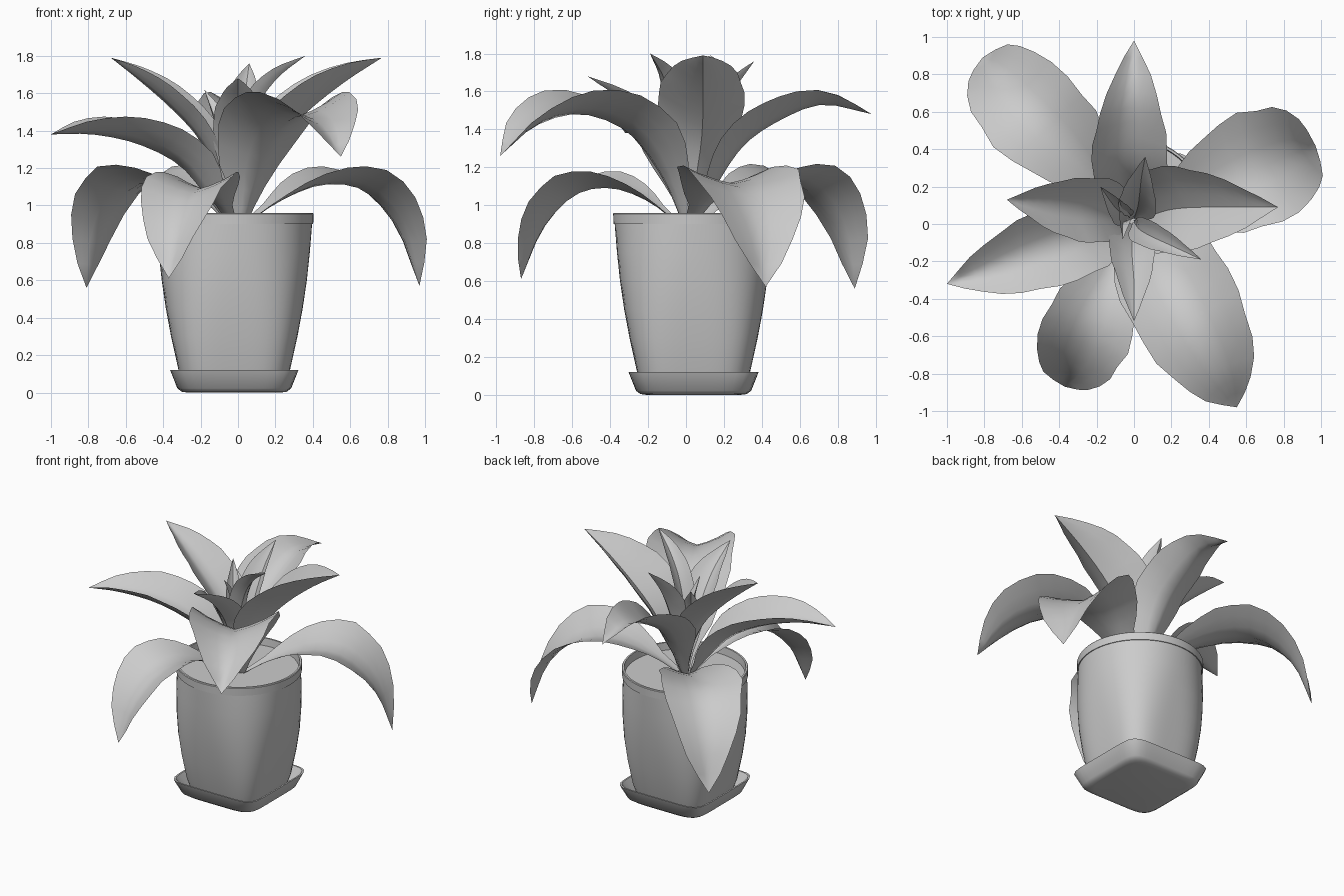
import bpy, bmesh, math
from mathutils import Vector

if "Cube" in bpy.data.objects:
    bpy.data.objects.remove(bpy.data.objects["Cube"])

CX, CY = -0.02, 0.04   # pot axis


def finish(bm, name, angle):
    me = bpy.data.meshes.new(name)
    bm.to_mesh(me)
    bm.free()
    ob = bpy.data.objects.new(name, me)
    bpy.context.collection.objects.link(ob)
    bpy.ops.object.select_all(action='DESELECT')
    ob.select_set(True)
    bpy.context.view_layer.objects.active = ob
    bpy.ops.object.shade_smooth_by_angle(angle=math.radians(angle))
    return ob


def loft(name, rings, segs=64):
    """Stack of superellipse rings (z, half size, squareness), capped at both ends."""
    bm = bmesh.new()
    loops = []
    for z, r, n in rings:
        loop = []
        for i in range(segs):
            a = 2 * math.pi * i / segs
            c, s = math.cos(a), math.sin(a)
            k = r / (abs(c) ** n + abs(s) ** n) ** (1 / n)
            loop.append(bm.verts.new((CX + k * c, CY + k * s, z)))
        loops.append(loop)
    for a, b in zip(loops, loops[1:]):
        for i in range(segs):
            j = (i + 1) % segs
            bm.faces.new((a[i], a[j], b[j], b[i]))
    bm.faces.new(loops[0][::-1])
    bm.faces.new(loops[-1])
    bmesh.ops.recalc_face_normals(bm, faces=bm.faces)
    return finish(bm, name, 40)


def spline(pts, t):
    """Point on a Catmull-Rom curve through pts."""
    p = [2 * pts[0] - pts[1]] + pts + [2 * pts[-1] - pts[-2]]
    f = t * (len(pts) - 1)
    i = min(int(f), len(pts) - 2)
    u = f - i
    a, b, c, d = p[i:i + 4]
    return 0.5 * (2 * b + (c - a) * u + (2 * a - 5 * b + 4 * c - d) * u ** 2
                  + (3 * b - a - 3 * c + d) * u ** 3)


# Blade outlines: (position along midrib, relative width)
LONG = [(0, .10), (.15, .2), (.3, .60), (.45, .92), (.58, 1),
        (.72, .86), (.85, .55), (.94, .26), (1, 0)]
BROAD = [(0, .12), (.12, .30), (.25, .72), (.38, .95), (.52, 1),
         (.68, .88), (.82, .57), (.92, .27), (1, 0)]


def width_at(outline, t):
    for (a, wa), (b, wb) in zip(outline, outline[1:]):
        if t <= b:
            return wa + (wb - wa) * (t - a) / (b - a)
    return 0


def leaf(name, half, fold, path, outline=BROAD, rows=14):
    """Leaf blade folded into a shallow V along a curved midrib."""
    pts = [Vector(p) for p in path]
    head = pts[-1] - pts[0]
    side = Vector((head.y, -head.x, 0)).normalized()
    ang = math.radians(fold)
    bm = bmesh.new()
    grid = []
    for i in range(rows + 1):
        t = i / rows
        p = spline(pts, t)
        tan = (spline(pts, min(t + .02, 1)) - spline(pts, max(t - .02, 0))).normalized()
        up = side.cross(tan).normalized()
        w = half * width_at(outline, t)
        row = []
        for s in (-1, -.67, -.33, 0, .33, .67, 1):
            wave = 1 + .03 * math.sin(i * 2.1 + s * 2) * abs(s)
            lift = math.sin(ang) * (.55 * abs(s) + .45 * s * s)
            row.append(bm.verts.new(p + side * (w * s * wave * math.cos(ang)) + up * (w * lift)))
        grid.append(row)
    for a, b in zip(grid, grid[1:]):
        for j in range(6):
            bm.faces.new((a[j], a[j + 1], b[j + 1], b[j]))
    bmesh.ops.remove_doubles(bm, verts=bm.verts, dist=0.0005)
    return finish(bm, name, 50)


# Saucer: rounded square tray
loft("saucer", [(0, .25, 5), (.004, .28, 6), (.022, .304, 7), (.12, .343, 8),
                (.12, .332, 8), (.03, .285, 7)])

# Pot: rounded square foot changing to a round rim, with a lip
loft("pot", [(.03, .27, 4), (.12, .298, 4), (.3, .338, 3.4), (.45, .366, 3), (.6, .388, 2.6),
             (.75, .404, 2.3), (.9, .416, 2), (.9, .422, 2), (.955, .424, 2), (.96, .42, 2),
             (.96, .408, 2), (.88, .402, 2)])
loft("soil", [(.89, .404, 2), (.905, .404, 2)])

# Lower, drooping leaves
leaf("lower_leaf_back_left", .29, 20, [(-.03, .06, .89), (-.17, .22, 1.02), (-.36, .42, 1.11),
     (-.56, .61, 1.10), (-.72, .79, .89), (-.81, .89, .56)], LONG)
leaf("lower_leaf_right", .33, 18, [(.03, .02, .89), (.22, .10, 1.02), (.45, .20, 1.11),
     (.67, .30, 1.08), (.86, .38, .88), (.97, .42, .57)], LONG)
leaf("lower_leaf_front_left", .265, 22, [(-.03, -.03, .89), (-.10, -.20, 1.02), (-.18, -.40, 1.09),
     (-.26, -.59, 1.05), (-.33, -.76, .87), (-.37, -.87, .61)], LONG)

# Middle leaves
leaf("middle_leaf_front_right", .33, 25, [(.02, -.01, .89), (.09, -.12, 1.15), (.20, -.30, 1.38),
     (.33, -.55, 1.48), (.46, -.79, 1.42), (.55, -.98, 1.26)])
leaf("middle_leaf_left", .255, 33, [(-.05, .02, .89), (-.17, -.02, 1.05), (-.32, -.08, 1.22),
     (-.54, -.16, 1.33), (-.78, -.25, 1.38), (-1.0, -.32, 1.38)])
leaf("middle_leaf_back", .24, 31, [(-.02, .05, .89), (-.02, .17, 1.12), (-.02, .31, 1.32),
     (-.02, .50, 1.45), (-.01, .72, 1.53), (0, .98, 1.48)])

# Upper leaves
leaf("upper_leaf_right", .285, 35, [(.02, .03, .9), (.10, .05, 1.12), (.21, .08, 1.33),
     (.37, .09, 1.50), (.57, .09, 1.66), (.77, .09, 1.79)])
leaf("upper_leaf_left", .21, 33, [(-.03, .04, .9), (-.10, .06, 1.16), (-.22, .08, 1.37),
     (-.37, .09, 1.53), (-.53, .11, 1.67), (-.68, .13, 1.79)])
leaf("upper_leaf_front", .15, 34, [(-.01, 0, .9), (-.01, -.07, 1.18), (-.01, -.17, 1.38),
     (0, -.32, 1.54), (0, -.52, 1.68)])

# Young leaves in the centre
leaf("young_leaf_right", .095, 40, [(0, .01, .95), (.03, -.03, 1.28), (.10, -.07, 1.52),
     (.21, -.12, 1.68), (.36, -.19, 1.80)])
leaf("young_leaf_back", .13, 38, [(0, .03, .95), (.02, .09, 1.2), (.03, .16, 1.42),
     (.04, .25, 1.6), (.06, .36, 1.76)])
leaf("young_leaf_left", .08, 40, [(-.03, .03, .95), (-.07, .06, 1.2), (-.11, .10, 1.42),
     (-.18, .20, 1.62)])
leaf("centre_bud", .06, 50, [(-.02, .03, .95), (-.04, .02, 1.2), (-.06, 0, 1.42),
     (-.06, -.08, 1.60)])
